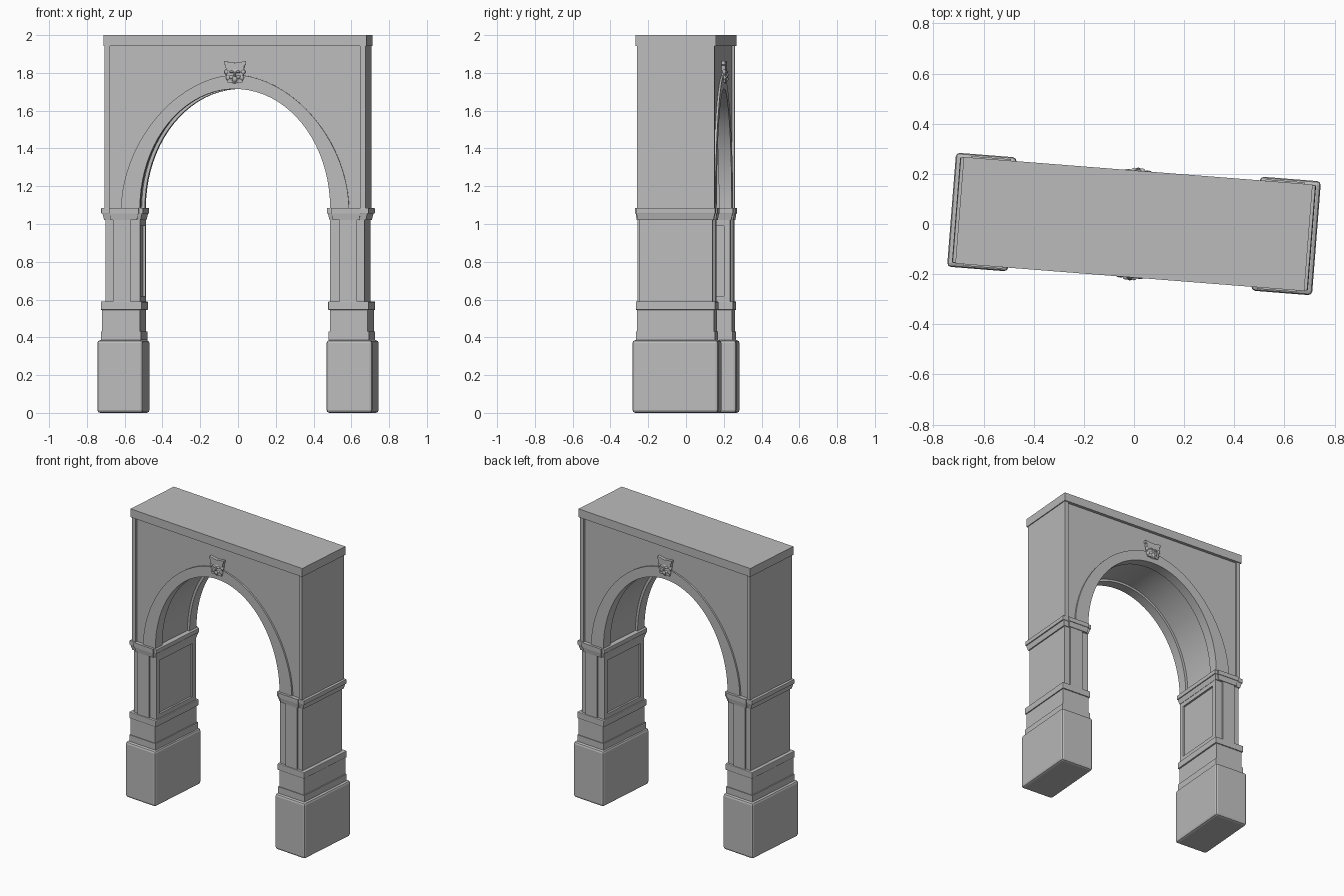
import bpy, bmesh, math
from mathutils import Matrix, Vector

cube = bpy.data.objects.get("Cube")
if cube:
    bpy.data.objects.remove(cube, do_unlink=True)

stone = bpy.data.materials.new("grey_stone")
stone.use_nodes = True
grey = (0.5, 0.5, 0.5, 1)
stone.diffuse_color = grey
stone.node_tree.nodes["Principled BSDF"].inputs["Base Color"].default_value = grey

TURN = Matrix.Rotation(math.radians(-4.5), 4, 'Z')   # the whole gate stands slightly turned
SPRING = 1.085


def finish(name, bm, bevel=0.0, smooth=False):
    """Turn the bmesh into a named object."""
    bmesh.ops.recalc_face_normals(bm, faces=bm.faces)
    bm.transform(TURN)
    mesh = bpy.data.meshes.new(name)
    bm.to_mesh(mesh)
    bm.free()
    mesh.materials.append(stone)
    obj = bpy.data.objects.new(name, mesh)
    bpy.context.collection.objects.link(obj)
    if bevel:
        mod = obj.modifiers.new("worn_edges", 'BEVEL')
        mod.width, mod.segments = bevel, 2
    if smooth:
        bpy.ops.object.select_all(action='DESELECT')
        obj.select_set(True)
        bpy.context.view_layer.objects.active = obj
        bpy.ops.object.shade_smooth_by_angle(angle=math.radians(30))
    return obj


def block(name, x0, x1, y0, y1, z0, z1, flare=0.0, bevel=0.0):
    """Box whose top may flare outwards."""
    bm = bmesh.new()
    bmesh.ops.create_cube(bm, size=1)
    for v in bm.verts:
        f = flare if v.co.z > 0 else 0
        sx, sy = math.copysign(f, v.co.x), math.copysign(f, v.co.y)
        v.co = ((x0 + x1) / 2 + v.co.x * abs(x1 - x0) + sx,
                (y0 + y1) / 2 + v.co.y * (y1 - y0) + sy,
                z0 if v.co.z < 0 else z1)
    return finish(name, bm, bevel)


def slab(name, outline, y0, y1, smooth=False, bevel=0.0):
    """Front outline of (x, z) points pushed through from y0 to y1."""
    bm = bmesh.new()
    face = bm.faces.new([bm.verts.new((x, y0, z)) for x, z in outline])
    out = bmesh.ops.extrude_face_region(bm, geom=[face])
    for v in out["geom"]:
        if isinstance(v, bmesh.types.BMVert):
            v.co.y = y1
    return finish(name, bm, bevel, smooth)


def arc(a, b, power=2.0, n=40):
    """Arch curve from the right spring over the crown to the left one."""
    pts = []
    for i in range(n + 1):
        t = math.pi * i / n
        c, s = math.cos(t), max(math.sin(t), 0)
        pts.append((math.copysign(a * abs(c) ** (2 / power), c),
                    SPRING + b * s ** (2 / power)))
    return pts


def ring(name, inner, outer, y0, y1):
    """Arch band between two curves of equal point count."""
    bm = bmesh.new()
    rows = [[bm.verts.new((x, y, z)) for x, z in curve]
            for curve, y in ((inner, y0), (outer, y0), (outer, y1), (inner, y1))]
    for k in range(4):
        p, q = rows[k], rows[(k + 1) % 4]
        for i in range(len(p) - 1):
            bm.faces.new((p[i], p[i + 1], q[i + 1], q[i]))
    for end in (0, -1):
        bm.faces.new([r[end] for r in rows])
    return finish(name, bm, smooth=True)


# Piers, one on each side
for side, s in (("left", 1), ("right", -1)):
    def pier(part, x0, x1, hy, z0, z1, **kw):
        block(f"{side}_{part}", s * x0, s * x1, -hy, hy, z0, z1, **kw)

    pier("plinth", 0.487, 0.73, 0.228, 0, 0.385, bevel=0.015)
    pier("lower_step", 0.498, 0.712, 0.209, 0.385, 0.43)
    pier("pedestal", 0.505, 0.705, 0.204, 0.43, 0.545)
    pier("pedestal_cap", 0.495, 0.712, 0.211, 0.545, 0.59, bevel=0.004)
    pier("shaft", 0.517, 0.687, 0.195, 0.59, 1.02)
    pier("shaft_strip", 0.555, 0.648, 0.206, 0.59, 1.02)
    pier("capital_neck", 0.502, 0.695, 0.2, 1.02, 1.055, flare=0.008)
    pier("capital_slab", 0.488, 0.71, 0.211, 1.055, SPRING, bevel=0.003)
    pier("capital_front_neck", 0.52, 0.66, 0.21, 1.02, 1.055, flare=0.005)
    pier("capital_front_slab", 0.51, 0.668, 0.219, 1.055, SPRING)
    # Raised frame around the panel facing the passage
    pier("panel_top_rail", 0.504, 0.52, 0.195, 0.99, 1.02)
    pier("panel_bottom_rail", 0.504, 0.52, 0.195, 0.59, 0.62)
    for end, e in (("front", -1), ("back", 1)):
        y0, y1 = sorted((e * 0.163, e * 0.195))
        block(f"{side}_{end}_panel_stile", s * 0.504, s * 0.52, y0, y1, 0.59, 1.02)
    # Corner pilaster of the upper wall
    pier("corner_pilaster", 0.664, 0.692, 0.206, SPRING, 1.945)

# Upper wall with the arched opening, and the cornice
wall = [(-0.685, SPRING), (-0.685, 1.945), (0.685, 1.945), (0.685, SPRING)]
slab("arched_wall", wall + arc(0.522, 0.645), -0.192, 0.192, smooth=True)
block("cornice", -0.698, 0.698, -0.213, 0.213, 1.942, 2.0)

# Raised arch bands and carved keystones on both faces
for end, e in (("front", -1), ("back", 1)):
    y0, y1 = sorted((e * 0.135, e * 0.203))
    ring(f"{end}_arch_band", arc(0.505, 0.63), arc(0.605, 0.705, 1.83), y0, y1)

    y0, y1 = sorted((e * 0.18, e * 0.213))
    key = [(-0.04, 1.75), (0.04, 1.75), (0.05, 1.84), (0.058, 1.845),
           (0.058, 1.862), (0, 1.853), (-0.058, 1.862), (-0.058, 1.845), (-0.05, 1.84)]
    slab(f"{end}_keystone", key, y0, y1)

    # Carved mask: mane, cheeks, brow and muzzle as flattened lumps
    bm = bmesh.new()

    def lump(x, z, rx, rz, depth):
        m = Matrix.Translation((x, e * 0.207, z)) @ Matrix.Diagonal((rx, depth, rz, 1))
        bmesh.ops.create_icosphere(bm, subdivisions=2, radius=1, matrix=m)

    lump(0, 1.785, 0.038, 0.042, 0.012)
    lump(0, 1.768, 0.016, 0.02, 0.019)
    lump(0, 1.79, 0.008, 0.02, 0.019)
    for sx in (-1, 1):
        lump(sx * 0.016, 1.805, 0.015, 0.008, 0.017)
        lump(sx * 0.018, 1.778, 0.013, 0.012, 0.016)
        lump(sx * 0.044, 1.805, 0.012, 0.014, 0.01)
        lump(sx * 0.036, 1.775, 0.012, 0.016, 0.01)
    finish(f"{end}_carved_mask", bm, smooth=True)
